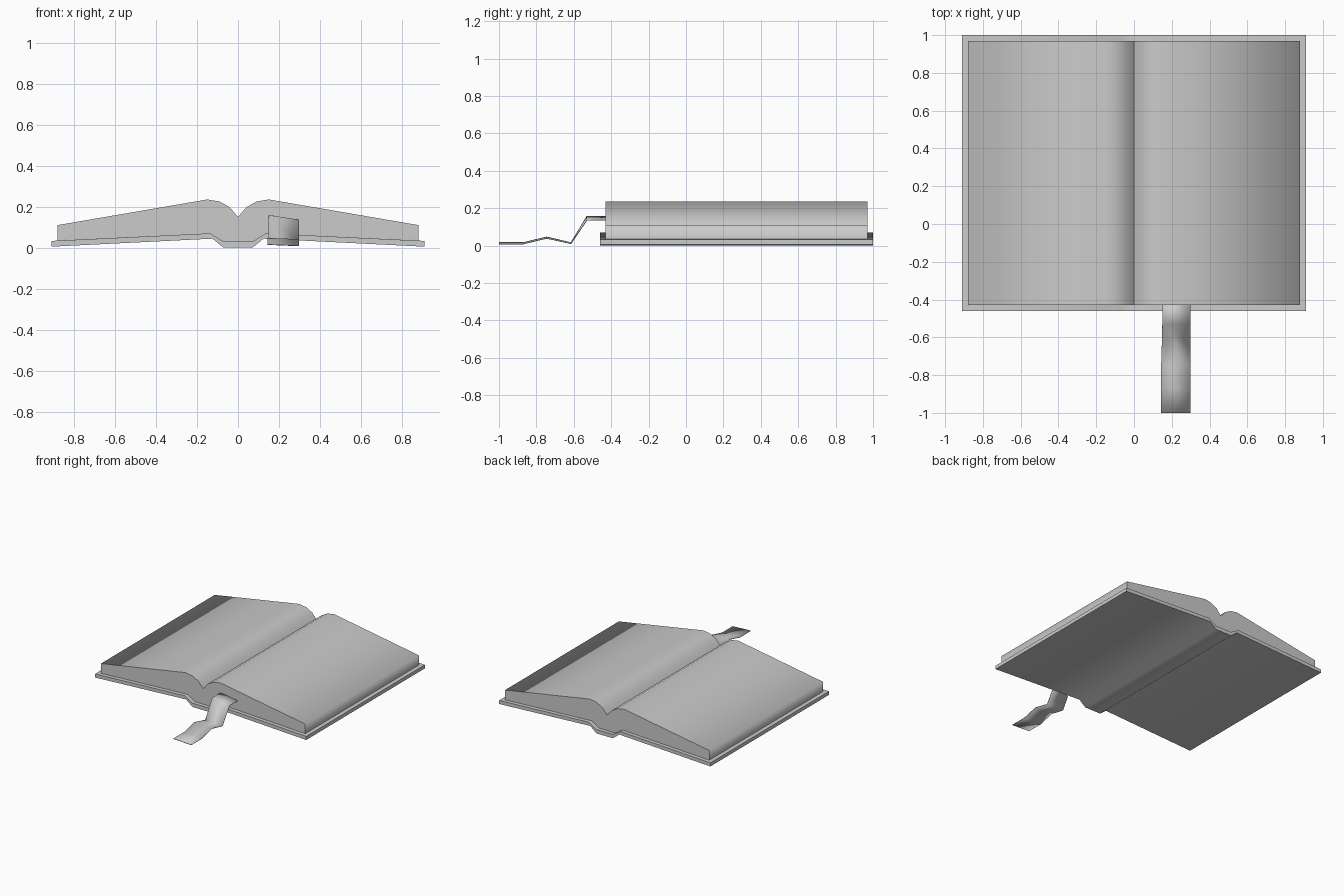
import bpy
import bmesh
from math import radians

cube = bpy.data.objects.get("Cube")
if cube:
    bpy.data.objects.remove(cube, do_unlink=True)

grey = bpy.data.materials.new("plain grey")
grey.use_nodes = True
colour = (0.6, 0.6, 0.6, 1)
grey.diffuse_color = colour
grey.node_tree.nodes["Principled BSDF"].inputs["Base Color"].default_value = colour


def finish(name, bm, angle):
    bmesh.ops.recalc_face_normals(bm, faces=bm.faces)
    mesh = bpy.data.meshes.new(name)
    bm.to_mesh(mesh)
    bm.free()
    mesh.materials.append(grey)
    obj = bpy.data.objects.new(name, mesh)
    bpy.context.collection.objects.link(obj)
    bpy.ops.object.select_all(action="DESELECT")
    obj.select_set(True)
    bpy.context.view_layer.objects.active = obj
    bpy.ops.object.shade_smooth_by_angle(angle=radians(angle))
    return obj


def mirrored(half):
    """Complete a left-right symmetric line from its +x half, running -x to +x."""
    return [(-x, z) for x, z in reversed(half) if x > 0] + half


def extrude_profile(name, lower, upper, y0, y1):
    """Solid between a lower and an upper line, extruded along y."""
    outline = mirrored(lower) + mirrored(upper)[::-1]
    bm = bmesh.new()
    cap = bm.faces.new([bm.verts.new((x, y0, z)) for x, z in outline])
    result = bmesh.ops.extrude_face_region(bm, geom=[cap], use_keep_orig=True)
    moved = [v for v in result["geom"] if isinstance(v, bmesh.types.BMVert)]
    bmesh.ops.translate(bm, verts=moved, vec=(0, y1 - y0, 0))
    return finish(name, bm, 85)


# Cover: two boards joined by a sunken spine
board_bottom = [(0.07, 0), (0.125, 0.044), (0.91, 0.005)]
board_top = [(0.07, 0.03), (0.135, 0.07), (0.91, 0.033)]
extrude_profile("cover", board_bottom, board_top, -0.46, 1.0)

# Pages: two curved blocks meeting in a central crease
page_bottom = [(0.07, 0.03), (0.135, 0.07), (0.88, 0.0345)]
page_top = [(0, 0.15), (0.04, 0.197), (0.09, 0.225), (0.15, 0.235), (0.88, 0.11)]
extrude_profile("pages", page_bottom, page_top, -0.43, 0.97)

# Bookmark ribbon: tilted like the page, drooping out at the front
# each row: y, left-edge x, z at inner edge, z at outer edge
rows = [(-0.40, 0.15, 0.157, 0.135), (-0.53, 0.15, 0.157, 0.135),
        (-0.615, 0.148, 0.016, 0.01), (-0.745, 0.144, 0.046, 0.039),
        (-0.87, 0.143, 0.016, 0.009), (-1.0, 0.143, 0.016, 0.009)]
bm = bmesh.new()
pairs = [(bm.verts.new((x, y, za)), bm.verts.new((0.298, y, zb))) for y, x, za, zb in rows]
for (a, b), (c, d) in zip(pairs, pairs[1:]):
    bm.faces.new((a, c, d, b))
ribbon = finish("bookmark_ribbon", bm, 85)
thickness = ribbon.modifiers.new("thickness", "SOLIDIFY")
thickness.thickness = 0.004
thickness.offset = 0
